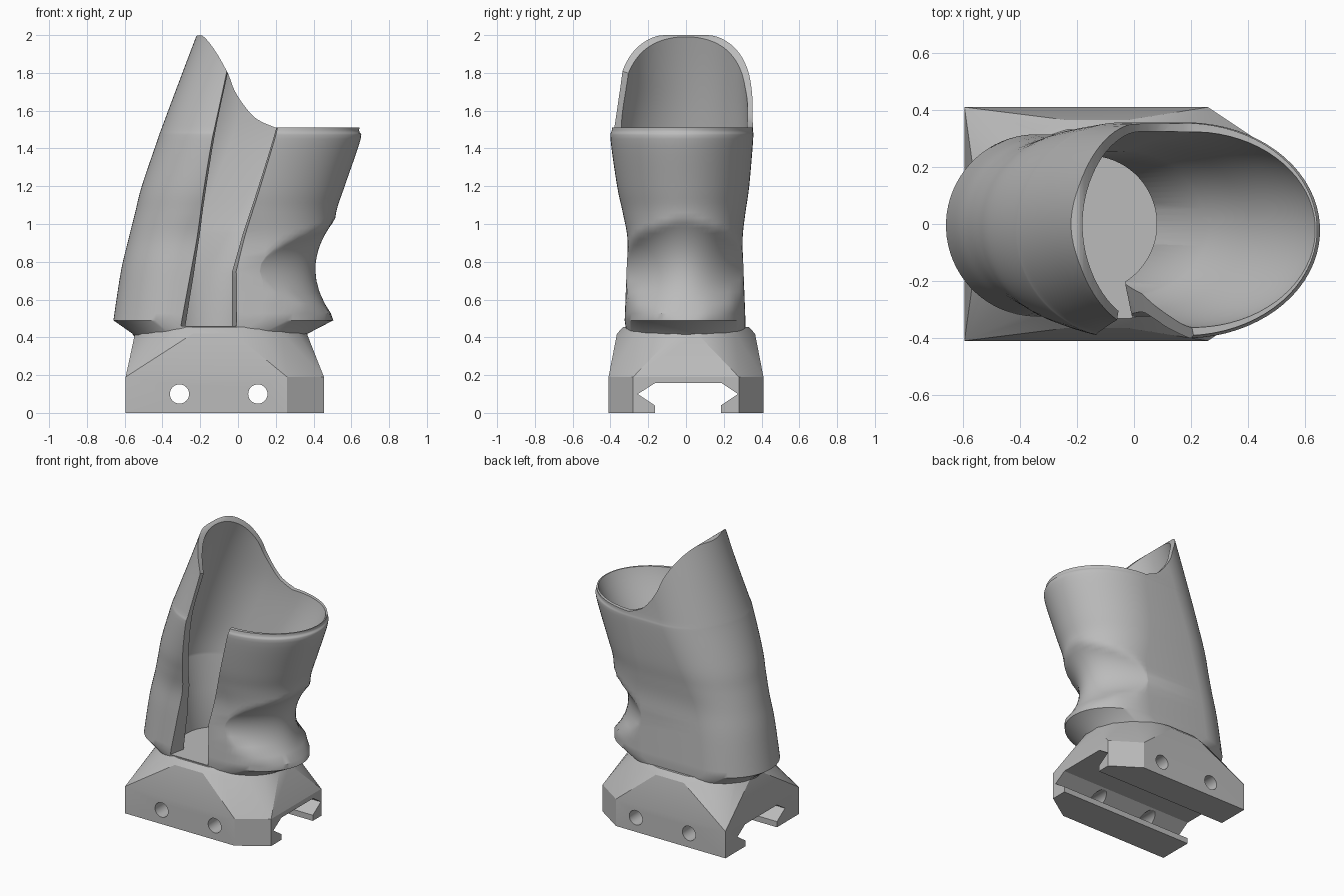
import bpy, bmesh, math
from mathutils import Vector

cube = bpy.data.objects.get("Cube")
if cube:
    bpy.data.objects.remove(cube, do_unlink=True)

grey = bpy.data.materials.new("plain grey")
grey.use_nodes = True
grey.diffuse_color = (0.5, 0.5, 0.5, 1)
grey.node_tree.nodes["Principled BSDF"].inputs["Base Color"].default_value = (0.5, 0.5, 0.5, 1)


def finish(bm, name):
    bmesh.ops.recalc_face_normals(bm, faces=bm.faces)
    mesh = bpy.data.meshes.new(name)
    bm.to_mesh(mesh)
    bm.free()
    mesh.materials.append(grey)
    obj = bpy.data.objects.new(name, mesh)
    bpy.context.collection.objects.link(obj)
    return obj


def skin(name, rings):
    """Closed solid skinned through rings of equal length."""
    bm = bmesh.new()
    loops = [[bm.verts.new(p) for p in ring] for ring in rings]
    n = len(loops[0])
    for a, b in zip(loops, loops[1:]):
        for i in range(n):
            j = (i + 1) % n
            bm.faces.new((a[i], a[j], b[j], b[i]))
    bm.faces.new(loops[0])
    bm.faces.new(loops[-1])
    return finish(bm, name)


def oval(z, x0, x1, yc, ry, n=72):
    """Round right end, straight sides and a slightly longer left end."""
    long_end = min(1.25 * ry, x1 - x0 - ry)
    points = []
    for i in range(n):
        a = 2 * math.pi * (i + 0.5) / n
        c = math.cos(a)
        x = x1 - long_end + long_end * c if c > 0 else x0 + ry + ry * c
        points.append(Vector((x, yc + ry * math.sin(a), z)))
    return points


def smooth_rows(rows, steps=5):
    """Catmull-Rom interpolation between rows of values."""
    out = []
    for i in range(len(rows) - 1):
        p0, p1, p2, p3 = (rows[min(max(k, 0), len(rows) - 1)] for k in range(i - 1, i + 3))
        for s in range(steps):
            t = s / steps
            out.append([b + t * (c - a + t * (2 * a - 5 * b + 4 * c - d + t * (3 * (b - c) + d - a))) / 2
                        for a, b, c, d in zip(p0, p1, p2, p3)])
    return out + [rows[-1]]


def prism_y(name, xz, y0, y1):
    return skin(name, [[(x, y, z) for x, z in xz] for y in (y0, y1)])


def cut(obj, cutter):
    bpy.context.view_layer.objects.active = obj
    mod = obj.modifiers.new("cut", "BOOLEAN")
    mod.operation = "DIFFERENCE"
    mod.solver = "EXACT"
    mod.object = cutter
    bpy.ops.object.modifier_apply(modifier=mod.name)
    bpy.data.objects.remove(cutter, do_unlink=True)


def shade(obj, degrees):
    bpy.ops.object.select_all(action="DESELECT")
    obj.select_set(True)
    bpy.context.view_layer.objects.active = obj
    bpy.ops.object.shade_smooth_by_angle(angle=math.radians(degrees))


# Leaning cup: rows are height, right end, left end, y centre, half depth
outer = smooth_rows([
    (0.49, -0.66, 0.505, -0.005, 0.32),
    (0.75, -0.62, 0.51, -0.005, 0.31),
    (0.92, -0.58, 0.51, -0.005, 0.305),
    (1.06, -0.545, 0.52, -0.01, 0.325),
    (1.2, -0.51, 0.565, -0.015, 0.35),
    (1.45, -0.425, 0.65, -0.022, 0.378),
    (1.52, -0.4, 0.645, -0.018, 0.372),
    (1.8, -0.295, 0.74, -0.004, 0.355),
    (2.05, -0.2, 0.8, 0, 0.355)])
rings = [oval(0.39, -0.54, 0.35, 0, 0.31), oval(0.42, -0.56, 0.37, 0, 0.315)]
rings += [oval(*row) for row in outer]
# Finger groove on the left end
for ring in rings[2:]:
    for p in ring:
        if p.x > 0:
            dz = (p.z - 0.76) ** 2
            p.x = min(p.x, max(0.1, 0.41 + 1.5 * dz + (40 * dz - 3) * p.y ** 2))
cup = skin("cup", rings)

# Sweeping rim
sweep = smooth_rows([
    (-0.24, 1.985), (-0.2, 2.0), (-0.165, 1.975), (-0.11, 1.9), (-0.05, 1.79),
    (-0.02, 1.71), (0.03, 1.63), (0.1, 1.555), (0.2, 1.51)], 3)
cut(cup, prism_y("rim_cutter", [(-0.5, 1.97)] + sweep + [(1.2, 1.51), (1.2, 2.3), (-0.5, 2.3)], -1, 1))

# Tilted bore and the narrow well below it
bore = smooth_rows([
    (0.95, -0.465, 0.25, 0, 0.255),
    (1.15, -0.43, 0.4, -0.01, 0.295),
    (1.5, -0.345, 0.632, -0.02, 0.343),
    (1.8, -0.25, 0.72, -0.005, 0.328),
    (2.1, -0.14, 0.78, 0, 0.328)], 6)
bore = [oval(0.72, -0.4, 0.08, 0, 0.237)] + [oval(*row) for row in bore]
cut(cup, skin("bore_cutter", bore))
cut(cup, skin("well_cutter", [oval(z, -0.4, 0.08, 0, 0.24) for z in (0.46, 0.93)]))

# Front slot, flaring outward
left_edge = [(0, 1.95), (-0.04, 1.95), (-0.06, 1.83), (-0.2, 1.08), (-0.31, 0.46)]
right_edge = [(0, 0.46), (0, 0.75), (0.05, 0.95), (0.2, 1.5), (0.24, 1.65)]
cut(cup, skin("slot_cutter", [
    [(x - f, y, z) for x, z in left_edge] + [(x + f, y, z) for x, z in right_edge]
    for y, f in ((-0.7, 0.07), (-0.02, -0.07))]))
shade(cup, 35)

# Clamp block tapering up to the cup
bm = bmesh.new()
for z in (0, 0.19):
    for side in (-1, 1):
        for x, y in ((-0.595, 0.41), (0.26, 0.41), (0.455, 0.28)):
            bm.verts.new((x, y * side, z))
for p in oval(0.42, -0.55, 0.37, 0, 0.37, 20) + oval(0.455, -0.52, 0.34, 0, 0.335, 20):
    bm.verts.new(p)
bmesh.ops.convex_hull(bm, input=bm.verts)
bmesh.ops.dissolve_limit(bm, angle_limit=0.01, verts=bm.verts, edges=bm.edges)
base = finish(bm, "clamp_base")

# Rail channel along the underside
channel = [(-0.165, -0.1), (-0.165, 0.04), (-0.255, 0.1), (-0.165, 0.157),
           (0.19, 0.157), (0.275, 0.1), (0.185, 0.04), (0.185, -0.1)]
cut(base, skin("channel_cutter", [[(x, y, z) for y, z in channel] for x in (-1, 1)]))

# Cross bolt holes
for x in (-0.31, 0.105):
    circle = [(x + 0.051 * math.cos(k * math.pi / 16), 0.1 + 0.051 * math.sin(k * math.pi / 16))
              for k in range(32)]
    cut(base, prism_y("hole_cutter", circle, -1, 1))
shade(base, 20)
